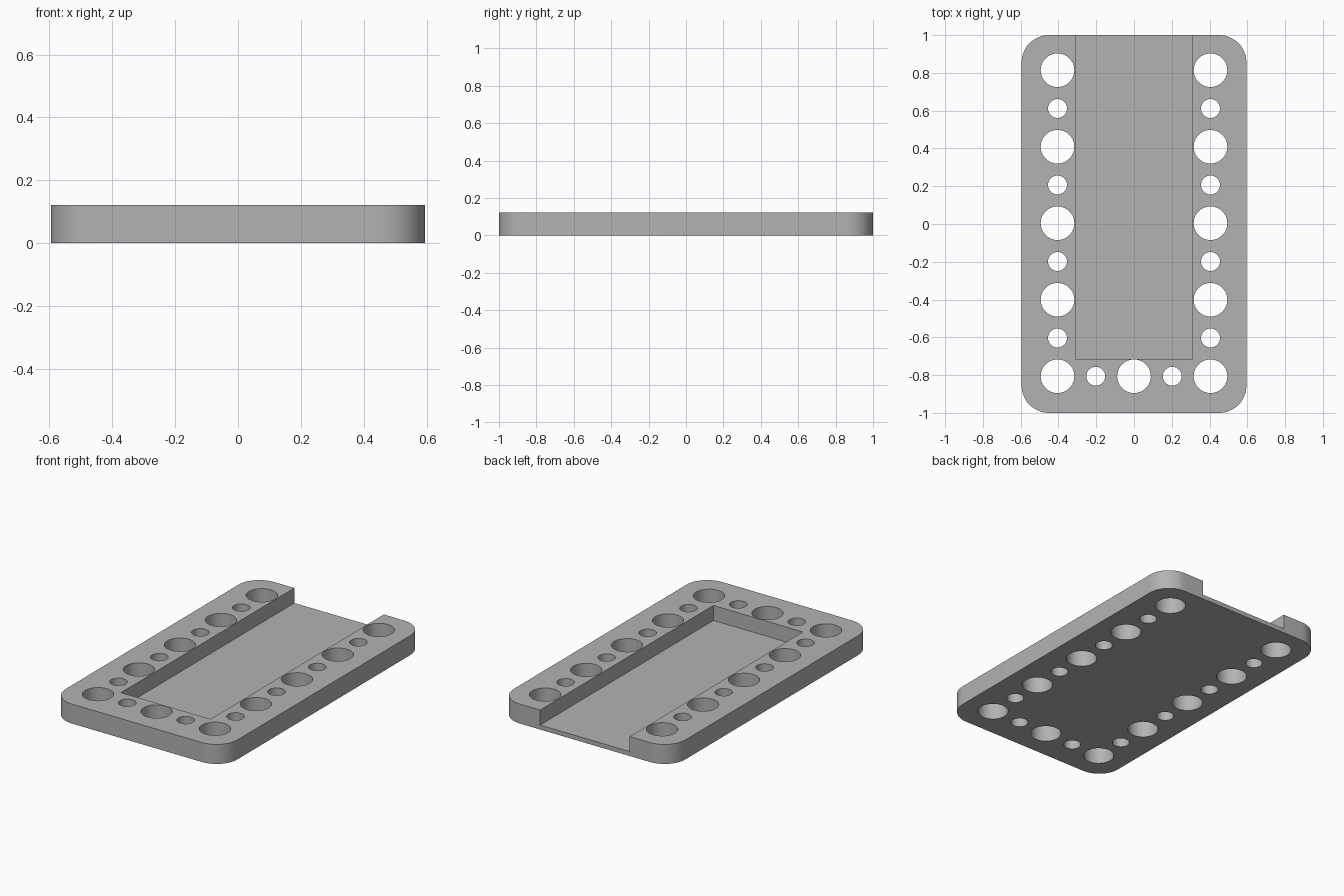
import bpy, bmesh, math
from mathutils import Matrix, Vector

if "Cube" in bpy.data.objects:
    bpy.data.objects.remove(bpy.data.objects["Cube"], do_unlink=True)

HALF_X, HALF_Y, HEIGHT, CORNER = 0.595, 1.0, 0.122, 0.145
POCKET_X, POCKET_FRONT, FLOOR = 0.31, -0.714, 0.028
PITCH, OFFSET_Y = 0.405, 0.004
BIG, SMALL = 0.089, 0.05

grey = bpy.data.materials.new("plain grey")
grey.use_nodes = True
colour = (0.45, 0.45, 0.45, 1)
grey.diffuse_color = colour
grey.node_tree.nodes["Principled BSDF"].inputs["Base Color"].default_value = colour


def make_object(name, bm):
    bmesh.ops.recalc_face_normals(bm, faces=bm.faces)
    mesh = bpy.data.meshes.new(name)
    bm.to_mesh(mesh)
    bm.free()
    mesh.materials.append(grey)
    obj = bpy.data.objects.new(name, mesh)
    bpy.context.collection.objects.link(obj)
    return obj


def cut(target, cutter):
    bpy.context.view_layer.objects.active = target
    mod = target.modifiers.new("cut", "BOOLEAN")
    mod.operation = "DIFFERENCE"
    mod.solver = "EXACT"
    mod.object = cutter
    bpy.ops.object.modifier_apply(modifier=mod.name)
    bpy.data.objects.remove(cutter, do_unlink=True)


# Plate: rounded rectangle extruded upward
bm = bmesh.new()
outline = []
steps = 16
for quarter, (sx, sy) in enumerate([(1, 1), (-1, 1), (-1, -1), (1, -1)]):
    for i in range(steps + 1):
        a = (quarter + i / steps) * math.pi / 2
        outline.append(bm.verts.new((sx * (HALF_X - CORNER) + CORNER * math.cos(a),
                                     sy * (HALF_Y - CORNER) + CORNER * math.sin(a), 0)))
base = bm.faces.new(outline)
top = bmesh.ops.extrude_face_region(bm, geom=[base])["geom"]
bmesh.ops.translate(bm, vec=(0, 0, HEIGHT),
                    verts=[v for v in top if isinstance(v, bmesh.types.BMVert)])
plate = make_object("slotted_plate", bm)

# Pocket: open at the back
bm = bmesh.new()
size = Vector((2 * POCKET_X, 1.1 - POCKET_FRONT, 0.2))
centre = Vector((0, (1.1 + POCKET_FRONT) / 2, FLOOR + size.z / 2))
bmesh.ops.create_cube(bm, size=1, matrix=Matrix.Translation(centre) @ Matrix.Diagonal(size.to_4d()))
cut(plate, make_object("pocket_cutter", bm))

# Holes: alternating large and small along both sides and the front
holes = [(side * PITCH, (k - 4) * PITCH / 2, k) for side in (-1, 1) for k in range(9)]
holes += [((k - 2) * PITCH / 2, -2 * PITCH, k) for k in (1, 2, 3)]
bm = bmesh.new()
for x, y, k in holes:
    radius = SMALL if k % 2 else BIG
    bmesh.ops.create_cone(bm, cap_ends=True, segments=48, radius1=radius, radius2=radius,
                          depth=0.4, matrix=Matrix.Translation((x, y + OFFSET_Y, HEIGHT / 2)))
cut(plate, make_object("hole_cutter", bm))

# Smooth rounded walls, crisp edges
plate.select_set(True)
bpy.context.view_layer.objects.active = plate
bpy.ops.object.shade_smooth_by_angle(angle=math.radians(30))
